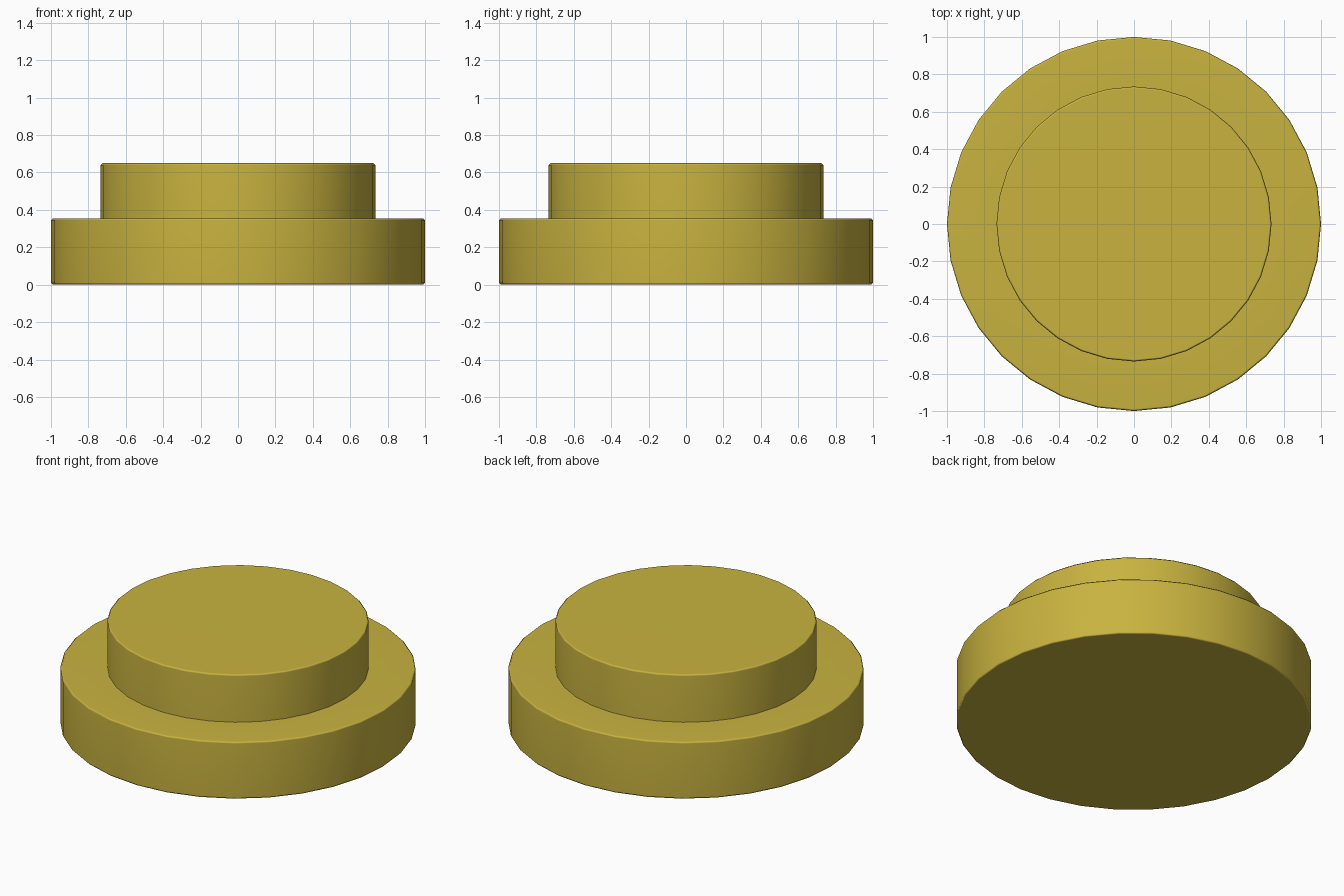
import bpy, bmesh, math

if "Cube" in bpy.data.objects:
    bpy.data.objects.remove(bpy.data.objects["Cube"])

SIDES = 32
BEVEL = 0.01

# Half profile of the stepped disc: (radius, height), from bottom to top
PROFILE = [
    (1.0 - BEVEL, 0.0), (1.0, BEVEL),
    (1.0, 0.355 - BEVEL), (1.0 - BEVEL, 0.355),
    (0.735, 0.355),
    (0.735, 0.65 - BEVEL), (0.735 - BEVEL, 0.65),
]


def lathe(name, profile, sides):
    bm = bmesh.new()
    rings = []
    for r, z in profile:
        rings.append([bm.verts.new((r * math.cos(2 * math.pi * i / sides),
                                    r * math.sin(2 * math.pi * i / sides), z))
                      for i in range(sides)])
    # Side walls
    for low, high in zip(rings, rings[1:]):
        for i in range(sides):
            j = (i + 1) % sides
            bm.faces.new((low[i], low[j], high[j], high[i]))
    # Flat caps
    bm.faces.new(rings[0][::-1])
    bm.faces.new(rings[-1])
    mesh = bpy.data.meshes.new(name)
    bm.to_mesh(mesh)
    bm.free()
    obj = bpy.data.objects.new(name, mesh)
    bpy.context.collection.objects.link(obj)
    return obj


# Wide base with raised round stud
disc = lathe("stepped_disc", PROFILE, SIDES)

# Gold colour
gold = bpy.data.materials.new("gold")
gold.diffuse_color = (0.58, 0.45, 0.05, 1.0)
gold.use_nodes = True
gold.node_tree.nodes["Principled BSDF"].inputs["Base Color"].default_value = gold.diffuse_color
disc.data.materials.append(gold)

# Smooth walls and softened rims, flat caps
bpy.context.view_layer.objects.active = disc
disc.select_set(True)
bpy.ops.object.shade_smooth_by_angle(angle=math.radians(50))
soften = disc.modifiers.new("flat_caps", 'WEIGHTED_NORMAL')
soften.keep_sharp = True
